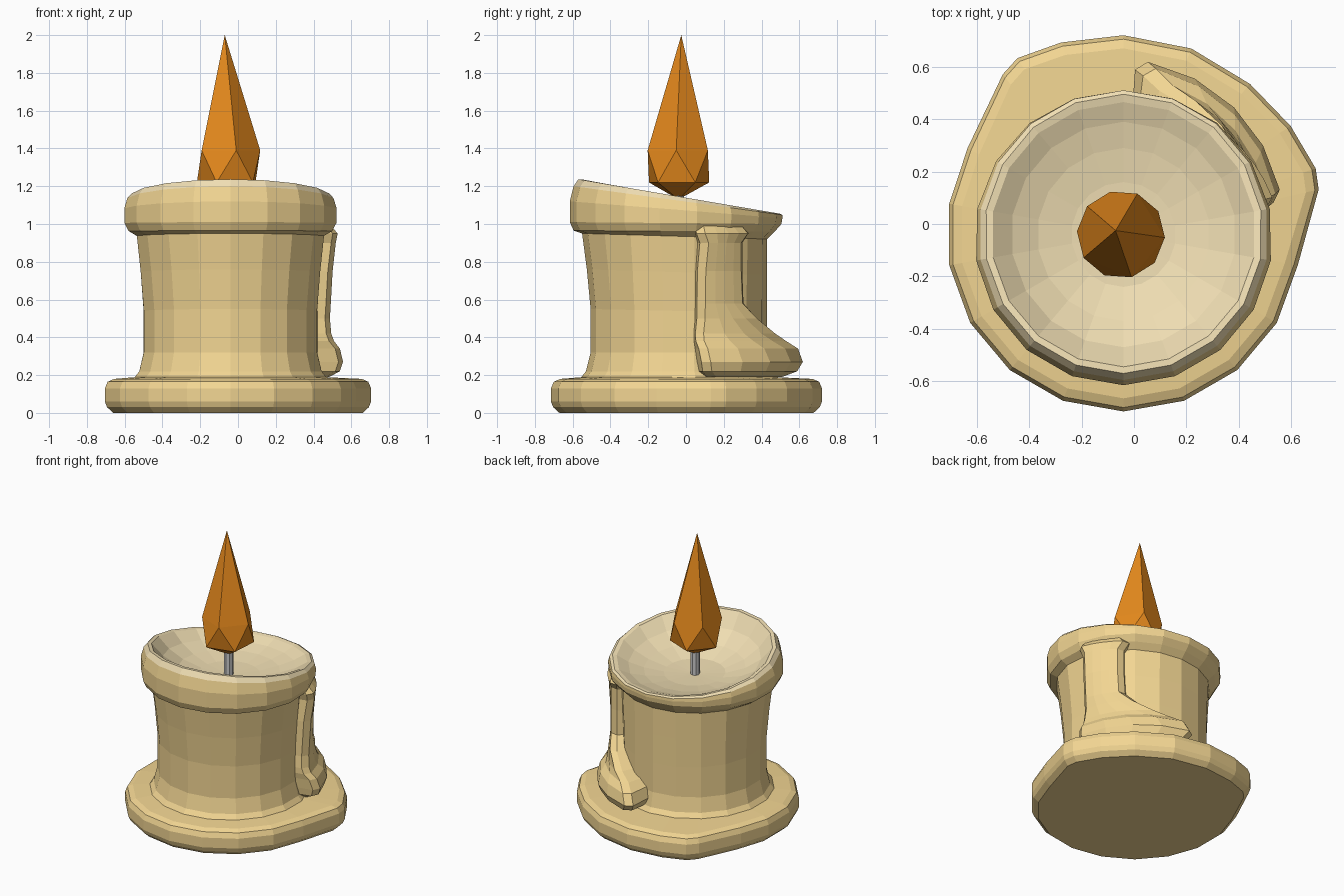
import bpy, bmesh
from math import sin, cos, radians

if "Cube" in bpy.data.objects:
    bpy.data.objects.remove(bpy.data.objects["Cube"])

C = -0.04  # candle axis in x and y


def material(name, rgb):
    m = bpy.data.materials.new(name)
    m.diffuse_color = (*rgb, 1)
    m.use_nodes = True
    m.node_tree.nodes["Principled BSDF"].inputs["Base Color"].default_value = m.diffuse_color
    return m


wax = material("wax", (0.89, 0.67, 0.29))
pool = material("melted_wax", (0.87, 0.73, 0.45))
fire = material("fire", (0.78, 0.25, 0.012))


def polar(a, r, z, cx=C, cy=C):
    return (cx + r * cos(radians(a)), cy + r * sin(radians(a)), z)


def skin(name, rings, mats, closed=True, pool_from=None):
    """Join rings of points with faces and cap both ends."""
    bm = bmesh.new()
    rows = [[bm.verts.new(p) for p in ring] for ring in rings]
    for j, (a, b) in enumerate(zip(rows, rows[1:])):
        n = max(len(a), len(b))
        for i in range(n):
            k = (i + 1) % n
            quad = [a[i % len(a)], a[k % len(a)], b[k % len(b)], b[i % len(b)]]
            f = bm.faces.new(list(dict.fromkeys(quad)))
            if pool_from is not None and j >= pool_from:
                f.material_index = 1
    for row in (rows[0], rows[-1]):
        if len(row) > 2:
            bm.faces.new(row)
    bmesh.ops.recalc_face_normals(bm, faces=bm.faces)
    me = bpy.data.meshes.new(name)
    bm.to_mesh(me)
    bm.free()
    ob = bpy.data.objects.new(name, me)
    bpy.context.collection.objects.link(ob)
    for m in mats:
        me.materials.append(m)
    return ob


# Base puddle: 18-sided disc with two bulges
outline = [(a, 0.675) for a in range(190, 360, 20)]
outline += [(13, 0.764), (19, 0.775), (33, 0.76), (50, 0.75), (70, 0.755), (90, 0.76),
            (108, 0.77), (121, 0.785), (127, 0.765), (151, 0.68), (170, 0.675)]
profile = [(-0.045, 0), (-0.012, 0.03), (0, 0.06), (0, 0.13), (-0.015, 0.165), (-0.05, 0.18)]
rings = [[polar(a, r + d, z) for a, r in outline] for d, z in profile]
rings.append([polar(a, 0.5, 0.19) for a, r in outline])
skin("wax_puddle", rings, [wax])

# Candle body: (front radius, front z, back radius, back z), slanted toward the back
body = [(0.53, 0.17, 0.53, 0.17), (0.49, 0.22, 0.49, 0.22), (0.465, 0.32, 0.47, 0.32),
        (0.465, 0.55, 0.47, 0.53), (0.485, 0.76, 0.47, 0.73), (0.51, 0.95, 0.47, 0.92),
        (0.555, 0.965, 0.51, 0.96), (0.575, 1.01, 0.545, 1.0), (0.575, 1.12, 0.55, 1.03),
        (0.555, 1.2, 0.55, 1.048), (0.53, 1.237, 0.535, 1.055),
        (0.505, 1.235, 0.505, 1.05), (0.43, 1.13, 0.43, 1.025), (0.33, 1.05, 0.33, 1.005),
        (0.2, 1.0, 0.2, 0.99)]
rings = []
for rf, zf, rb, zb in body:
    ring = []
    for a in range(10, 370, 20):
        w = (1 + sin(radians(a))) / 2
        ring.append(polar(a, rf + (rb - rf) * w * w, zf + (zb - zf) * w))
    rings.append(ring)
rings.append([(C, C, 0.985)])
skin("candle_body", rings, [wax, pool], pool_from=9)

# Wax drip: (z, start angle, end angle, radius at start, radius at end)
drip = [(1.0, 10, 42, 0.54, 0.53), (0.95, 10, 46, 0.585, 0.55), (0.9, 12, 42, 0.58, 0.54),
        (0.75, 11, 42, 0.56, 0.54), (0.58, 11, 43, 0.55, 0.54), (0.5, 11, 52, 0.545, 0.56),
        (0.42, 10, 66, 0.55, 0.58), (0.38, 10, 76, 0.565, 0.6), (0.34, 11, 83, 0.6, 0.645),
        (0.27, 12, 86, 0.62, 0.665), (0.22, 13, 83, 0.605, 0.64), (0.19, 17, 78, 0.56, 0.57)]
rings = []
for z, a0, a1, r0, r1 in drip:
    ring = [polar(a0, 0.43, z), polar(a0, r0 - 0.035, z)]
    for t in (0, 0.25, 0.5, 0.75, 1):
        ring.append(polar(a0 + 4 + t * (a1 - a0 - 8), r0 + (r1 - r0) * t, z))
    ring += [polar(a1, r1 - 0.035, z), polar(a1, 0.43, z), polar((a0 + a1) / 2, 0.4, z)]
    rings.append(ring)
skin("wax_drip", rings, [wax])

# Wick
skin("wick", [[polar(a, 0.03, z, -0.045, -0.04) for a in range(0, 360, 45)]
              for z in (0.96, 1.17)], [])

# Flame: stretched icosahedron
flame = [[(-0.045, -0.04, 1.13)],
         [polar(a, 0.168, 1.22, -0.05, -0.04) for a in range(32, 392, 72)],
         [polar(a, 0.168, 1.39, -0.05, -0.04) for a in range(68, 428, 72)],
         [(-0.07, -0.025, 2.0)]]
ob = skin("flame", flame, [fire])
bm = bmesh.new()
bm.from_mesh(ob.data)
bm.verts.ensure_lookup_table()
bm.faces.ensure_lookup_table()
bmesh.ops.delete(bm, geom=[f for f in bm.faces if len(f.verts) == 4], context='FACES_ONLY')
bm.verts.ensure_lookup_table()
for i in range(5):
    k = (i + 1) % 5
    lo, hi = bm.verts[1:6], bm.verts[6:11]
    bm.faces.new((lo[i], lo[k], hi[i]))
    bm.faces.new((lo[k], hi[k], hi[i]))
bmesh.ops.recalc_face_normals(bm, faces=bm.faces)
bm.to_mesh(ob.data)
bm.free()
